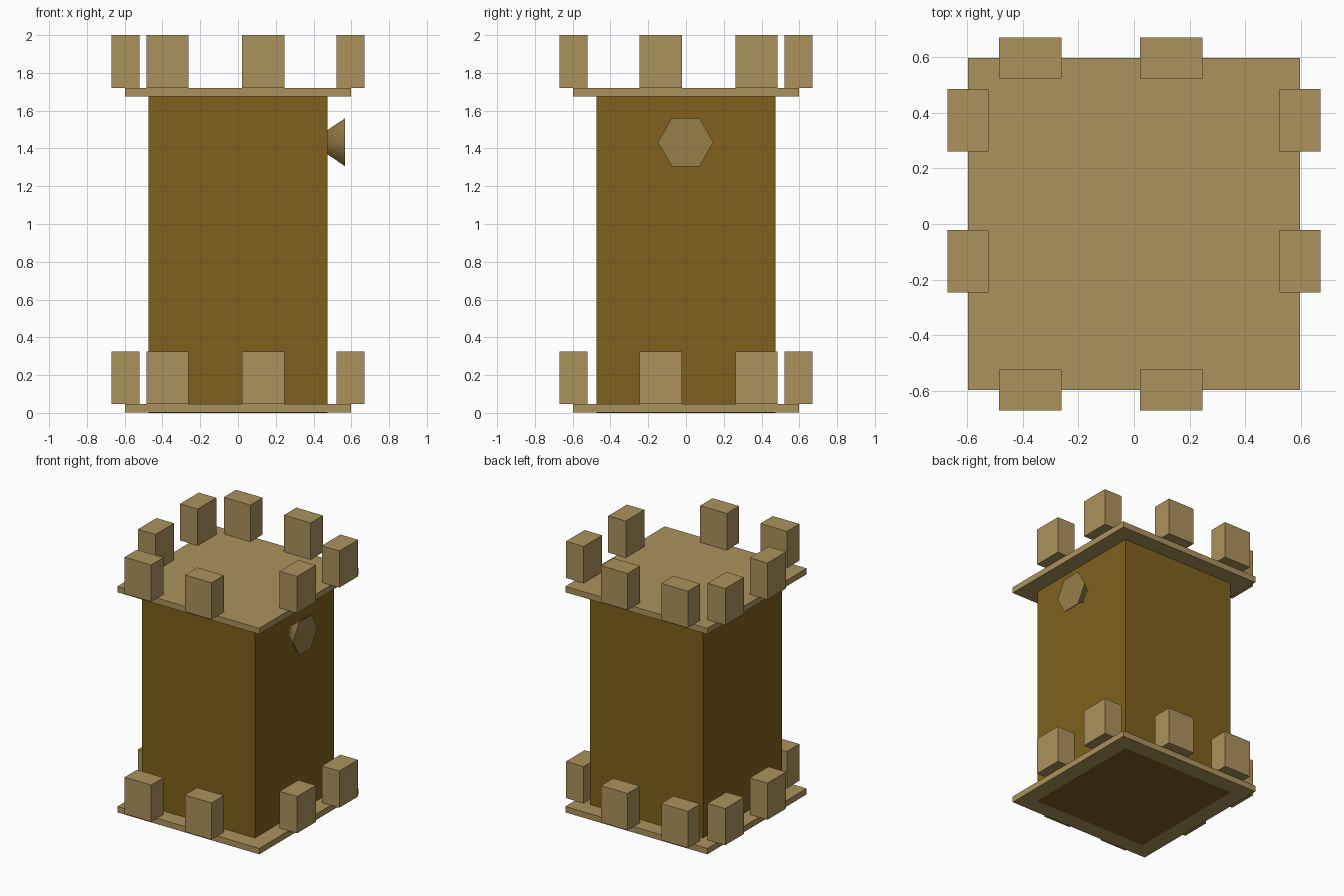
import bpy
from math import pi, radians

if "Cube" in bpy.data.objects:
    bpy.data.objects.remove(bpy.data.objects["Cube"])


def material(name, rgb):
    m = bpy.data.materials.new(name)
    m.diffuse_color = (*rgb, 1)
    m.use_nodes = True
    m.node_tree.nodes["Principled BSDF"].inputs["Base Color"].default_value = m.diffuse_color
    return m


stone = material("light_stone", (0.41, 0.29, 0.107))
wall = material("dark_wall", (0.21, 0.12, 0.012))
brass = material("spout_tan", (0.31, 0.21, 0.067))


def box(name, x0, x1, y0, y1, z0, z1, mat):
    bpy.ops.mesh.primitive_cube_add(
        size=1, location=((x0 + x1) / 2, (y0 + y1) / 2, (z0 + z1) / 2))
    o = bpy.context.object
    o.name = name
    o.scale = (x1 - x0, y1 - y0, z1 - z0)
    bpy.ops.object.transform_apply(location=False, rotation=False, scale=True)
    o.data.materials.append(mat)
    return o


# Tower body
W = 0.475
box("tower_body", -W, W, -W, W, 0, 1.676, wall)

# A slab with eight battlement blocks, at the base and at the top
P, IN, OUT = 0.597, 0.522, 0.67
for level, z in (("base", 0.001), ("top", 1.675)):
    box(level + "_slab", -P, P, -P, P, z, z + 0.045, stone)
    z0, z1 = z + 0.046, z + 0.325
    for side, (a, b) in (("low", (-OUT, -IN)), ("high", (IN, OUT))):
        # front and back blocks
        for i, x in enumerate((-0.485, 0.022)):
            box(f"{level}_y_{side}_block_{i}", x, x + 0.224, a, b, z0, z1, stone)
        # left and right blocks
        for i, y in enumerate((-0.246, 0.261)):
            box(f"{level}_x_{side}_block_{i}", a, b, y, y + 0.224, z0, z1, stone)

# Six-sided flared spout on the right wall
bpy.ops.mesh.primitive_cone_add(
    vertices=6, radius1=0.07, radius2=0.147, depth=0.098,
    location=(0.518, -0.002, 1.433), rotation=(0, pi / 2, 0))
spout = bpy.context.object
spout.name = "spout"
spout.data.materials.append(brass)
bpy.ops.object.shade_smooth_by_angle(angle=radians(60))
